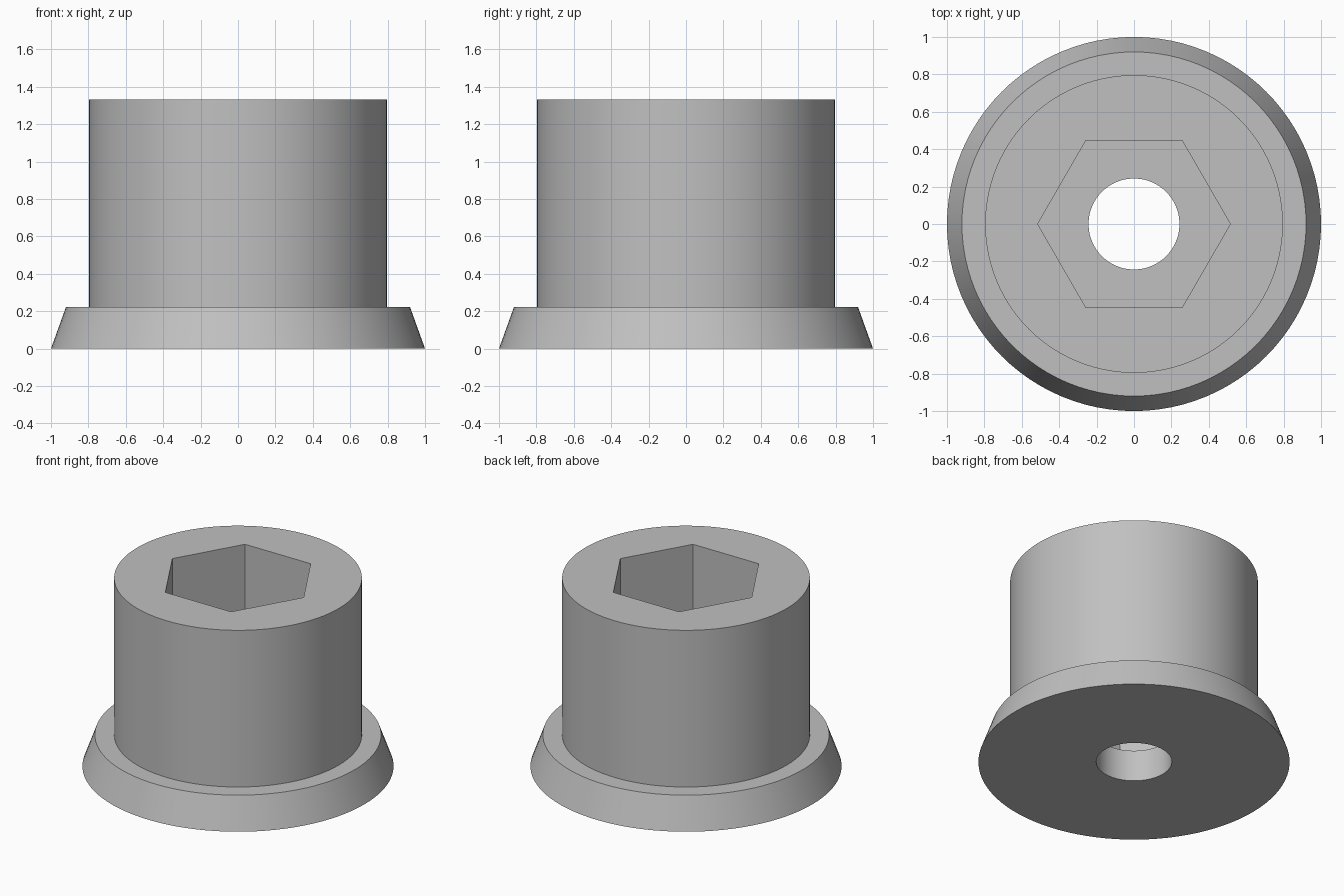
import bpy, bmesh
from math import pi, sin, cos, radians

SEGMENTS = 96  # divisible by six, so the hexagon corners fall on vertices

old = bpy.data.objects.get("Cube")
if old:
    bpy.data.objects.remove(old, do_unlink=True)

grey = bpy.data.materials.new("plain grey")
grey.use_nodes = True
colour = (0.53, 0.53, 0.53, 1)
grey.diffuse_color = colour
grey.node_tree.nodes["Principled BSDF"].inputs["Base Color"].default_value = colour


def circle(r):
    return lambda a: r


def hexagon(apothem):
    # corners point along +x and -x
    return lambda a: apothem / cos(a % (pi / 3) - pi / 6)


def ring(bm, radius, z):
    verts = []
    for i in range(SEGMENTS):
        # the sector is found from whole steps to keep corners exact
        a = 2 * pi * i / SEGMENTS
        r = radius(2 * pi * (i % (SEGMENTS // 6)) / SEGMENTS)
        verts.append(bm.verts.new((r * cos(a), r * sin(a), z)))
    return verts


# Closed section: outside from the base up, then down the socket and the bore
height, flange_top = 1.333, 0.222
section = [
    (circle(1.0), 0),
    (circle(0.92), flange_top),
    (circle(0.796), flange_top),
    (circle(0.796), height),
    (hexagon(0.446), height),
    (hexagon(0.446), flange_top),
    (circle(0.243), flange_top),
    (circle(0.243), 0),
]

bm = bmesh.new()
rings = [ring(bm, radius, z) for radius, z in section]
for k, low in enumerate(rings):
    high = rings[(k + 1) % len(rings)]
    for i in range(SEGMENTS):
        j = (i + 1) % SEGMENTS
        bm.faces.new((low[i], low[j], high[j], high[i]))
bmesh.ops.recalc_face_normals(bm, faces=bm.faces)

mesh = bpy.data.meshes.new("flanged_hex_bushing")
bm.to_mesh(mesh)
bm.free()
mesh.materials.append(grey)
bushing = bpy.data.objects.new("flanged_hex_bushing", mesh)
bpy.context.collection.objects.link(bushing)

# Smooth round walls, crisp rims and socket corners
bpy.ops.object.select_all(action="DESELECT")
bushing.select_set(True)
bpy.context.view_layer.objects.active = bushing
bpy.ops.object.shade_smooth_by_angle(angle=radians(30))
